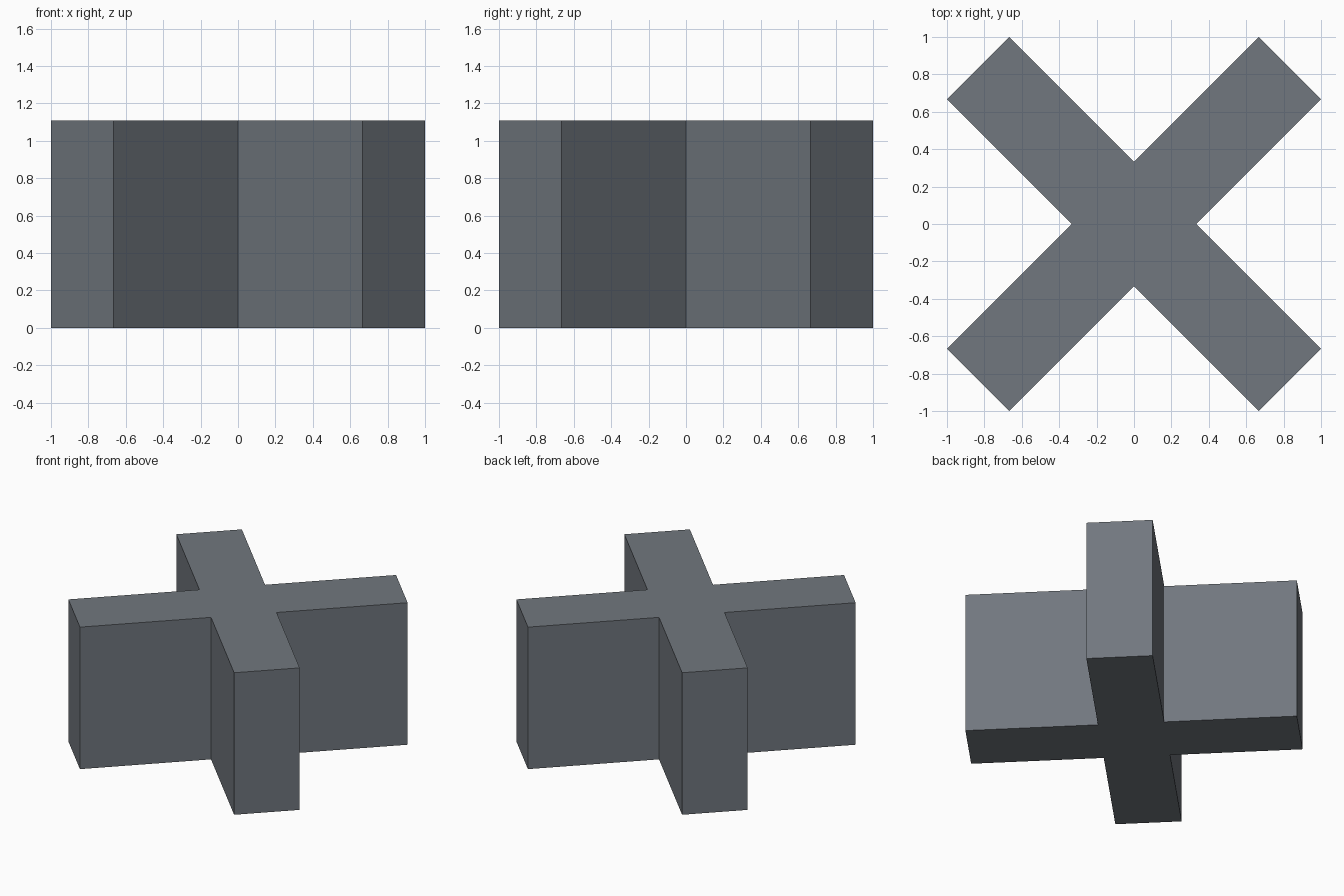
import bpy
import bmesh
from mathutils import Matrix, Vector
from math import radians

if "Cube" in bpy.data.objects:
    bpy.data.objects.remove(bpy.data.objects["Cube"])

HEIGHT = 1.11
NOTCH = 1 / 3   # inner corner distance from the centre
TIP = 2 / 3     # short coordinate of each arm's end corners

# One arm of the diagonal cross, repeated by quarter turns
arm = [Vector((NOTCH, 0, 0)), Vector((1, TIP, 0)), Vector((TIP, 1, 0))]
outline = [Matrix.Rotation(radians(90 * i), 3, 'Z') @ p
           for i in range(4) for p in arm]

# Extrude the outline into a solid
bm = bmesh.new()
base = bm.faces.new([bm.verts.new(p) for p in outline])
top = bmesh.ops.extrude_face_region(bm, geom=[base], use_keep_orig=True)
verts = [g for g in top["geom"] if isinstance(g, bmesh.types.BMVert)]
bmesh.ops.translate(bm, verts=verts, vec=(0, 0, HEIGHT))
bmesh.ops.recalc_face_normals(bm, faces=bm.faces)

mesh = bpy.data.meshes.new("cross_block")
bm.to_mesh(mesh)
bm.free()

# Dark slate colour
slate = bpy.data.materials.new("slate")
slate.diffuse_color = (0.165, 0.185, 0.21, 1)
slate.use_nodes = True
slate.node_tree.nodes["Principled BSDF"].inputs["Base Color"].default_value = slate.diffuse_color
mesh.materials.append(slate)
bpy.context.collection.objects.link(bpy.data.objects.new("cross_block", mesh))
